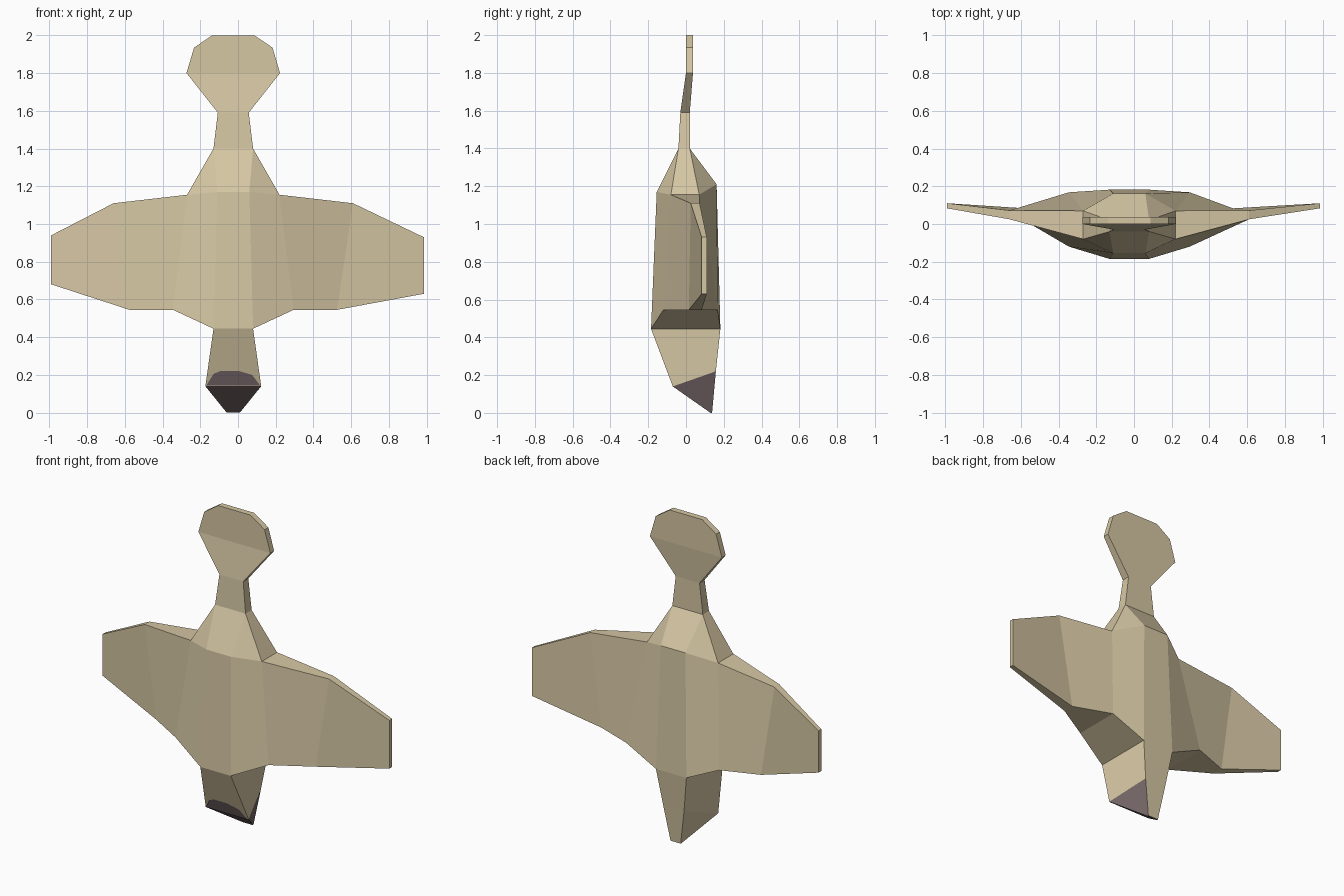
import bpy, bmesh

if "Cube" in bpy.data.objects:
    bpy.data.objects.remove(bpy.data.objects["Cube"])

CX = -0.025  # symmetry line of the bird


def material(name, rgb):
    m = bpy.data.materials.new(name)
    m.diffuse_color = (*rgb, 1)
    m.use_nodes = True
    m.node_tree.nodes["Principled BSDF"].inputs["Base Color"].default_value = m.diffuse_color
    return m


tan = material("tan feathers", (0.67, 0.57, 0.37))
dark = material("dark beak", (0.18, 0.135, 0.14))


def finish(bm, name, mats):
    bmesh.ops.recalc_face_normals(bm, faces=bm.faces)
    mesh = bpy.data.meshes.new(name)
    bm.to_mesh(mesh)
    bm.free()
    obj = bpy.data.objects.new(name, mesh)
    bpy.context.collection.objects.link(obj)
    for m in mats:
        mesh.materials.append(m)
    return obj


def loft(rings):
    """Join equal-sized rings of points with quads and cap both ends."""
    bm = bmesh.new()
    rows = [[bm.verts.new(p) for p in r] for r in rings]
    n = len(rows[0])
    for a, b in zip(rows, rows[1:]):
        for i in range(n):
            j = (i + 1) % n
            bm.faces.new((a[i], a[j], b[j], b[i]))
    bm.faces.new(rows[0])
    bm.faces.new(rows[-1])
    bm.normal_update()
    return bm


def ring(wf, yf, zf, wb, yb, zb):
    """Horizontal ring: half width, y and z of its front and back edges."""
    return [(CX - wf, yf, zf), (CX + wf, yf, zf), (CX + wb, yb, zb), (CX - wb, yb, zb)]


def rib(side, xt, yft, ybt, zft, zbt, xb, yfb, ybb, zb):
    """Upright wing rib: top and bottom edges, each from front to back."""
    xt, xb = CX + side * xt, CX + side * xb
    return [(xt, yft, zft), (xt, ybt, zbt), (xb, ybb, zb), (xb, yfb, zb)]


# Torso and wings: ribs from the left tip to the right tip
def half(s, tip_x, tip_top, tip_bottom):
    return [
        rib(s, .085, -.155, .162, 1.17, 1.21, .105, -.185, .182, .445),
        rib(s, .245, -.08, .07, 1.155, 1.155, .32, -.12, .168, .545),
        rib(s, .635, .025, .072, 1.11, 1.11, .55, .015, .083, .545),
        rib(s, tip_x, .083, .11, tip_top, tip_top, tip_x, .083, .11, tip_bottom),
    ]


left = half(-1, .965, .94, .68)
right = half(1, 1.01, .93, .63)
finish(loft(left[::-1] + right), "body_and_wings", [tan])

# Rump: tapers from the shoulders to the tail stem
bm = bmesh.new()
stem = ring(.105, -.04, 1.40, .105, .02, 1.40)
points = stem + [p for h in (left, right) for r in h[:2] for p in r[:2]]
for p in points:
    bm.verts.new(p)
bmesh.ops.convex_hull(bm, input=bm.verts[:])
bmesh.ops.dissolve_limit(bm, angle_limit=0.02, verts=bm.verts[:], edges=bm.edges[:])
finish(bm, "rump", [tan])

# Tail stem and fan
finish(loft([
    stem,
    ring(.082, -.03, 1.59, .082, .02, 1.59),
    ring(.248, .0, 1.80, .248, .037, 1.80),
    ring(.208, .0, 1.935, .208, .037, 1.935),
    ring(.112, .0, 2.0, .112, .037, 2.0)]), "tail_fan", [tan])

# Head with a wedge beak, dark below and on the right
bm = loft([
    ring(.105, -.185, .445, .105, .182, .445),
    ring(.148, -.07, .14, .072, .158, .22),
    ring(.035, .13, .0, .035, .138, .0)])
bmesh.ops.recalc_face_normals(bm, faces=bm.faces)
for f in bm.faces:
    low = f.calc_center_median().z < .16
    if low and f.normal.x > -.3 and f.normal.y < .5:
        f.material_index = 1
finish(bm, "head_and_beak", [tan, dark])

# Dark rounded patch on the front of the head, just above the beak
bm = bmesh.new()
outline = [(-.168, .143), (-.13, .205), (-.09, .222), (.0, .222), (.075, .2), (.118, .143)]
bm.faces.new([bm.verts.new((x, -.075 - (z - .14) * .377, z)) for x, z in outline])
finish(bm, "beak_patch", [dark])
